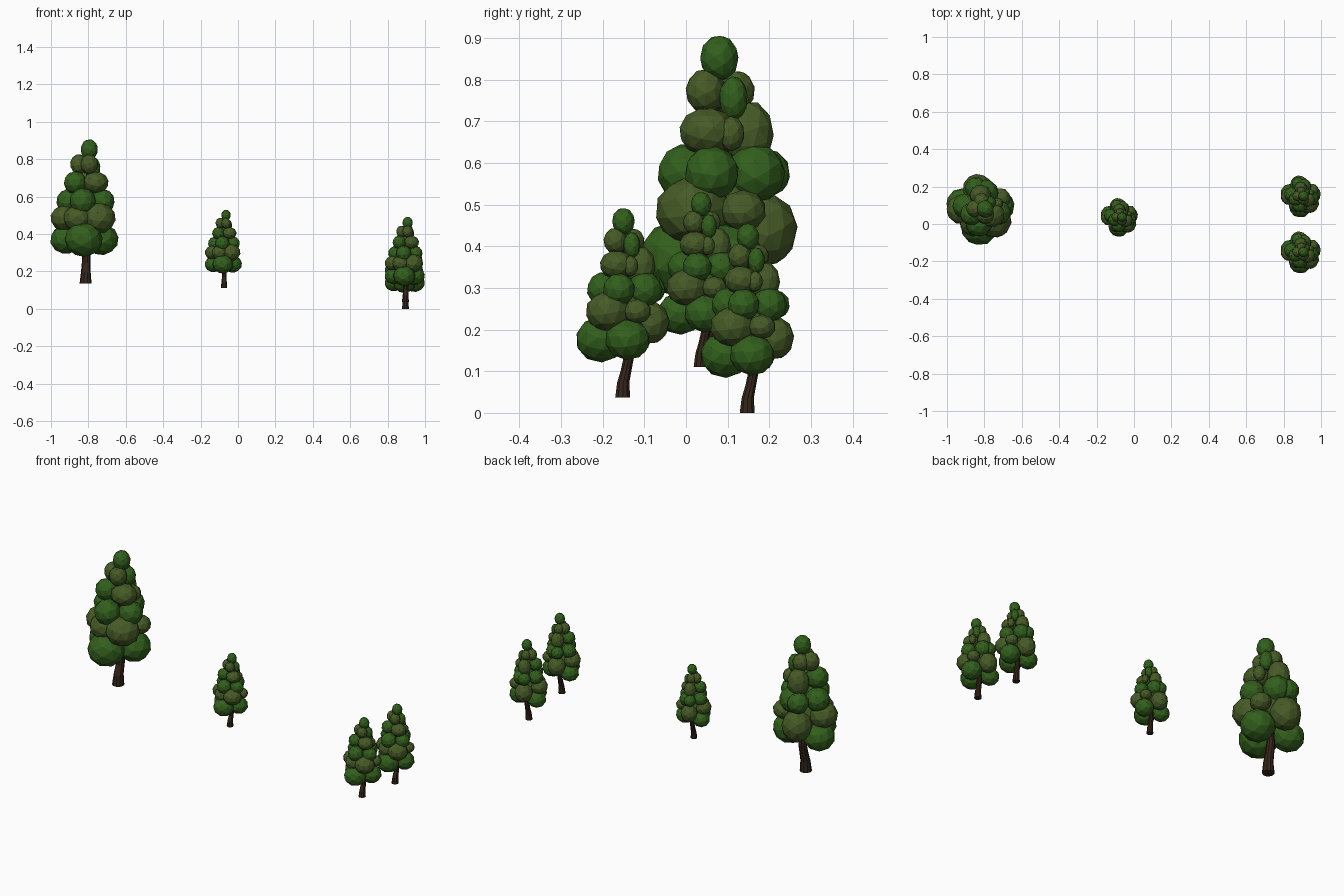
import bpy, bmesh, math, random
from mathutils import Matrix, Euler

if "Cube" in bpy.data.objects:
    bpy.data.objects.remove(bpy.data.objects["Cube"])

random.seed(4)


def material(name, rgb):
    m = bpy.data.materials.new(name)
    m.diffuse_color = (*rgb, 1)
    m.use_nodes = True
    m.node_tree.nodes["Principled BSDF"].inputs["Base Color"].default_value = m.diffuse_color
    return m


GREEN = material("leaf_green", (0.032, 0.115, 0.012))
OLIVE = material("leaf_olive", (0.062, 0.105, 0.02))
BARK = material("bark", (0.035, 0.018, 0.01))

# Leaf tiers of the large tree: material (0 green, 1 olive), height,
# height / width of a clump, then clumps as x, y, radius
TIERS = [
    (0, .236, .92, [(-.01, -.09, .1), (.085, .02, .09), (-.105, .03, .083)]),
    (1, .305, 1.1, [(-.02, .11, .08)]),
    (1, .35, .9, [(.07, -.06, .09), (-.11, 0, .077), (.1, .06, .055),
                  (-.04, -.065, .078), (0, .02, .09)]),
    (0, .44, 1, [(-.015, -.075, .07), (.09, -.015, .065), (.02, .09, .07),
                 (-.09, .02, .065), (-.03, .115, .058)]),
    (1, .54, .85, [(.055, -.025, .068)]),
    (1, .535, 1.35, [(.085, .032, .031), (-.005, .075, .058)]),
    (0, .54, 1, [(-.055, -.025, .06)]),
    (1, .638, 1.12, [(.02, -.03, .047), (-.035, .005, .047), (0, .045, .043)]),
    (0, .62, 1.55, [(.045, .037, .034)]),
    (0, .717, 1.18, [(.02, .003, .046)]),
]


def finish(bm, name, mats):
    me = bpy.data.meshes.new(name)
    bm.to_mesh(me)
    bm.free()
    for m in mats:
        me.materials.append(m)
    return me


def foliage_mesh():
    bm = bmesh.new()
    for mat, z, aspect, clumps in TIERS:
        for x, y, r in clumps:
            r *= 1.02
            spin = Euler([random.uniform(0, 6.28) for _ in range(3)])
            mtx = (Matrix.Translation((x, y, z))
                   @ Matrix.Diagonal((r, r, r * aspect, 1))
                   @ spin.to_matrix().to_4x4())
            new = bmesh.ops.create_icosphere(bm, subdivisions=2, radius=1, matrix=mtx)
            for f in {f for v in new["verts"] for f in v.link_faces}:
                f.material_index = mat
    return finish(bm, "foliage", [GREEN, OLIVE])


def trunk_mesh(sides=10):
    # Flared foot, then a stem leaning back: y offset, z, radius
    path = [(0, 0, .032), (.002, .06, .026), (.014, .11, .023),
            (.024, .16, .022), (.01, .6, .01)]
    bm = bmesh.new()
    rings = []
    for y, z, r in path:
        angles = [2 * math.pi * i / sides for i in range(sides)]
        rings.append([bm.verts.new((z * .025 + r * math.cos(a), y + r * math.sin(a), z))
                      for a in angles])
    for a, b in zip(rings, rings[1:]):
        for i in range(sides):
            j = (i + 1) % sides
            bm.faces.new((a[i], a[j], b[j], b[i]))
    bm.faces.new(rings[0][::-1])
    bm.faces.new(rings[-1])
    return finish(bm, "trunk", [BARK])


# Four copies of the tree: name, base position, scale
TREES = [("large_tree", (-.815, .077, .135), 1),
         ("middle_tree", (-.075, .035, .11), .545),
         ("right_front_tree", (.895, -.152, .037), .59),
         ("right_back_tree", (.895, .147, 0), .59)]
meshes = {"foliage": foliage_mesh(), "trunk": trunk_mesh()}
for name, pos, s in TREES:
    for part, me in meshes.items():
        ob = bpy.data.objects.new(f"{name}_{part}", me)
        ob.location = pos
        ob.scale = (s, s, s)
        bpy.context.collection.objects.link(ob)
